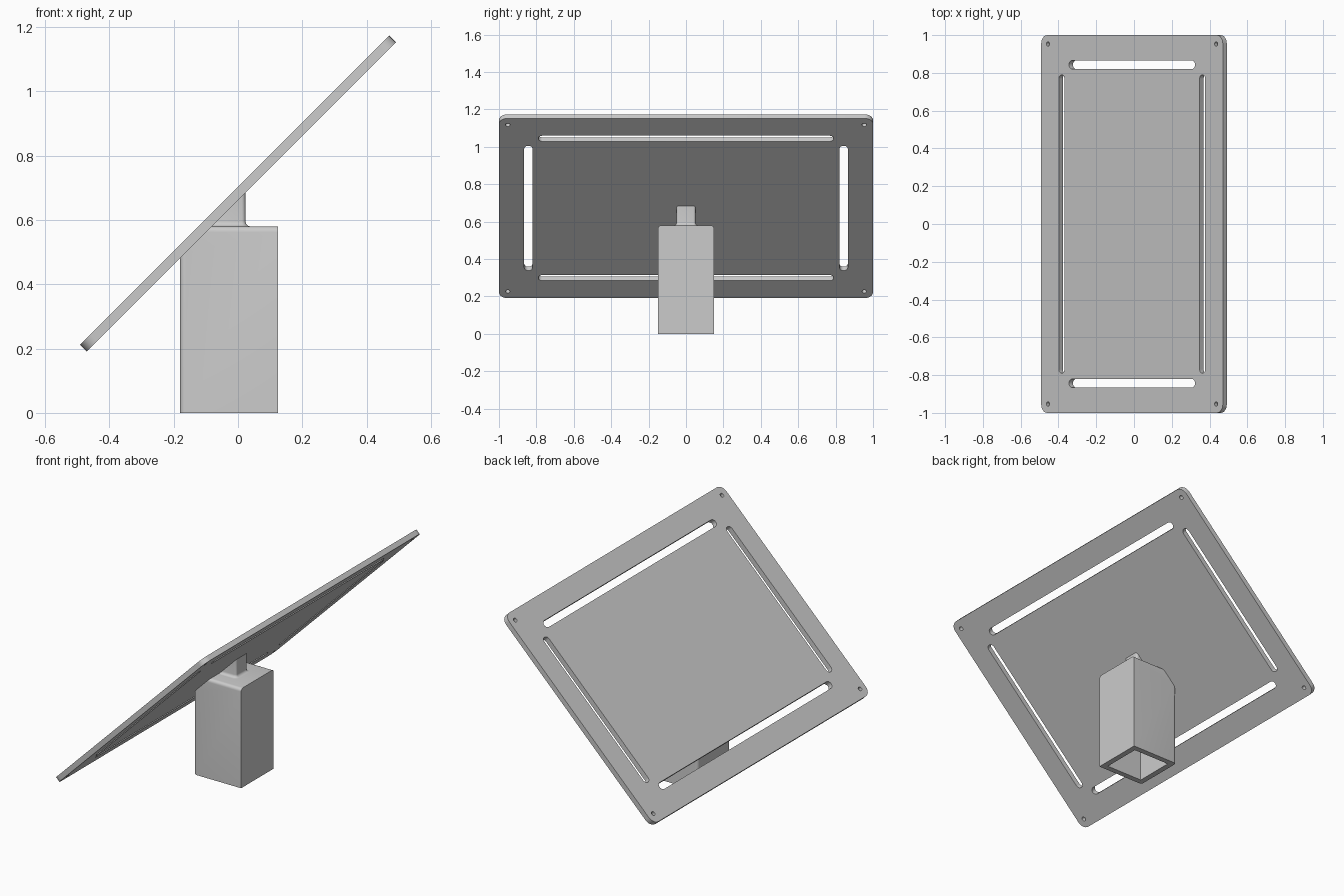
import bpy
import bmesh
from math import sin, cos, pi, radians
from mathutils import Vector

cube = bpy.data.objects.get("Cube")
if cube:
    bpy.data.objects.remove(cube, do_unlink=True)

# One material for the whole model
grey = bpy.data.materials.new("light_grey")
grey.use_nodes = True
grey.diffuse_color = (0.6, 0.6, 0.6, 1)
grey.node_tree.nodes["Principled BSDF"].inputs["Base Color"].default_value = grey.diffuse_color

POST_X, POST_HALF_X, POST_HALF_Y, POST_TOP = -0.0275, 0.1525, 0.15, 0.58
PLATE_Z, PLATE_HALF_T = 0.6825, 0.015


def rounded_rect(cx, cy, hx, hy, r, steps=6):
    """Outline of a rectangle with round corners; slots and circles too."""
    pts = []
    corners = [(1, 1), (-1, 1), (-1, -1), (1, -1)]
    for k, (sx, sy) in enumerate(corners):
        for i in range(steps + 1):
            a = (k + i / steps) * pi / 2
            p = Vector((cx + sx * (hx - r) + r * cos(a),
                        cy + sy * (hy - r) + r * sin(a)))
            if not pts or (min((p - q).length for q in (pts[0], pts[-1])) > 1e-5):
                pts.append(p)
    return pts


def finish(obj):
    obj.data.materials.clear()
    obj.data.materials.append(grey)
    bpy.ops.object.select_all(action="DESELECT")
    obj.select_set(True)
    bpy.context.view_layer.objects.active = obj
    bpy.ops.object.shade_smooth_by_angle(angle=radians(35))


def trim_to_plate(bm):
    """Cut away everything above the underside of the tilted plate."""
    geom = bm.verts[:] + bm.edges[:] + bm.faces[:]
    under = Vector((PLATE_HALF_T, 0, -PLATE_HALF_T)) * 0.7071 + Vector((0, 0, PLATE_Z))
    cut = bmesh.ops.bisect_plane(bm, geom=geom, plane_co=under,
                                 plane_no=(-1, 0, 1), clear_outer=True)
    rim = [e for e in cut["geom_cut"] if isinstance(e, bmesh.types.BMEdge)]
    bmesh.ops.holes_fill(bm, edges=rim)
    bmesh.ops.recalc_face_normals(bm, faces=bm.faces)


def to_object(name, bm):
    mesh = bpy.data.meshes.new(name)
    bm.to_mesh(mesh)
    bm.free()
    obj = bpy.data.objects.new(name, mesh)
    bpy.context.collection.objects.link(obj)
    finish(obj)
    return obj


# Tilted plate: filled outline with slots and corner holes
outlines = [rounded_rect(0, 0, 0.68, 1.0, 0.045)]
for s in (-1, 1):
    outlines.append(rounded_rect(s * 0.527, 0, 0.021, 0.79, 0.021))
    outlines.append(rounded_rect(0, s * 0.843, 0.472, 0.022, 0.022))
    for t in (-1, 1):
        outlines.append(rounded_rect(s * 0.63, t * 0.953, 0.012, 0.012, 0.012, 4))
curve = bpy.data.curves.new("tilted_plate", "CURVE")
curve.dimensions = "2D"
curve.fill_mode = "BOTH"
curve.extrude = PLATE_HALF_T
for pts in outlines:
    spline = curve.splines.new("POLY")
    spline.points.add(len(pts) - 1)
    for point, p in zip(spline.points, pts):
        point.co = (p.x, p.y, 0, 1)
    spline.use_cyclic_u = True
plate = bpy.data.objects.new("tilted_plate", curve)
bpy.context.collection.objects.link(plate)
plate.location.z = PLATE_Z
plate.rotation_euler.y = -pi / 4
bpy.ops.object.select_all(action="DESELECT")
plate.select_set(True)
bpy.context.view_layer.objects.active = plate
bpy.ops.object.convert(target="MESH")
plate = bpy.context.view_layer.objects.active
bm = bmesh.new()
bm.from_mesh(plate.data)
bmesh.ops.remove_doubles(bm, verts=bm.verts, dist=1e-5)
bmesh.ops.recalc_face_normals(bm, faces=bm.faces)
bm.to_mesh(plate.data)
bm.free()
finish(plate)

# Post: box with a square socket underneath and softened edges
bm = bmesh.new()
bmesh.ops.create_cube(bm, size=2)
for v in bm.verts:
    v.co = (POST_X + v.co.x * POST_HALF_X, v.co.y * POST_HALF_Y,
            (v.co.z + 1) / 2 * POST_TOP)
bm.normal_update()
bottom = [f for f in bm.faces if f.normal.z < -0.9]
bmesh.ops.inset_region(bm, faces=bottom, thickness=0.047)
ext = bmesh.ops.extrude_face_region(bm, geom=bottom)
bmesh.ops.delete(bm, geom=bottom, context="FACES_ONLY")
bmesh.ops.translate(bm, vec=(0, 0, 0.4),
                    verts=[g for g in ext["geom"] if isinstance(g, bmesh.types.BMVert)])


def softened(edge):
    a, b = (v.co for v in edge.verts)
    if abs(a.y - b.y) > 1e-4 or abs(abs(a.y) - POST_HALF_Y) > 1e-4:
        return False
    on_top = min(a.z, b.z) > POST_TOP - 1e-4
    on_low_side = max(a.x, b.x) < POST_X - POST_HALF_X + 1e-4
    return on_top or on_low_side


bmesh.ops.bevel(bm, geom=[e for e in bm.edges if softened(e)], offset=0.018,
                offset_type="OFFSET", segments=5, profile=0.5, affect="EDGES")
trim_to_plate(bm)
to_object("post", bm)

# Neck: rounded square column flaring into the post
bm = bmesh.new()
FLARE = 0.016
levels = [(FLARE * (1 - sin(i * pi / 12)), POST_TOP + FLARE * (1 - cos(i * pi / 12)))
          for i in range(7)]
levels.append((0, 0.75))
rings = []
for grow, z in levels:
    pts = rounded_rect(POST_X, 0, 0.051 + grow, 0.051 + grow, 0.012 + grow)
    rings.append([bm.verts.new((p.x, p.y, z)) for p in pts])
for low, high in zip(rings, rings[1:]):
    for i in range(len(low)):
        j = (i + 1) % len(low)
        bm.faces.new((low[i], low[j], high[j], high[i]))
bm.faces.new(rings[0][::-1])
bm.faces.new(rings[-1])
trim_to_plate(bm)
to_object("neck", bm)
